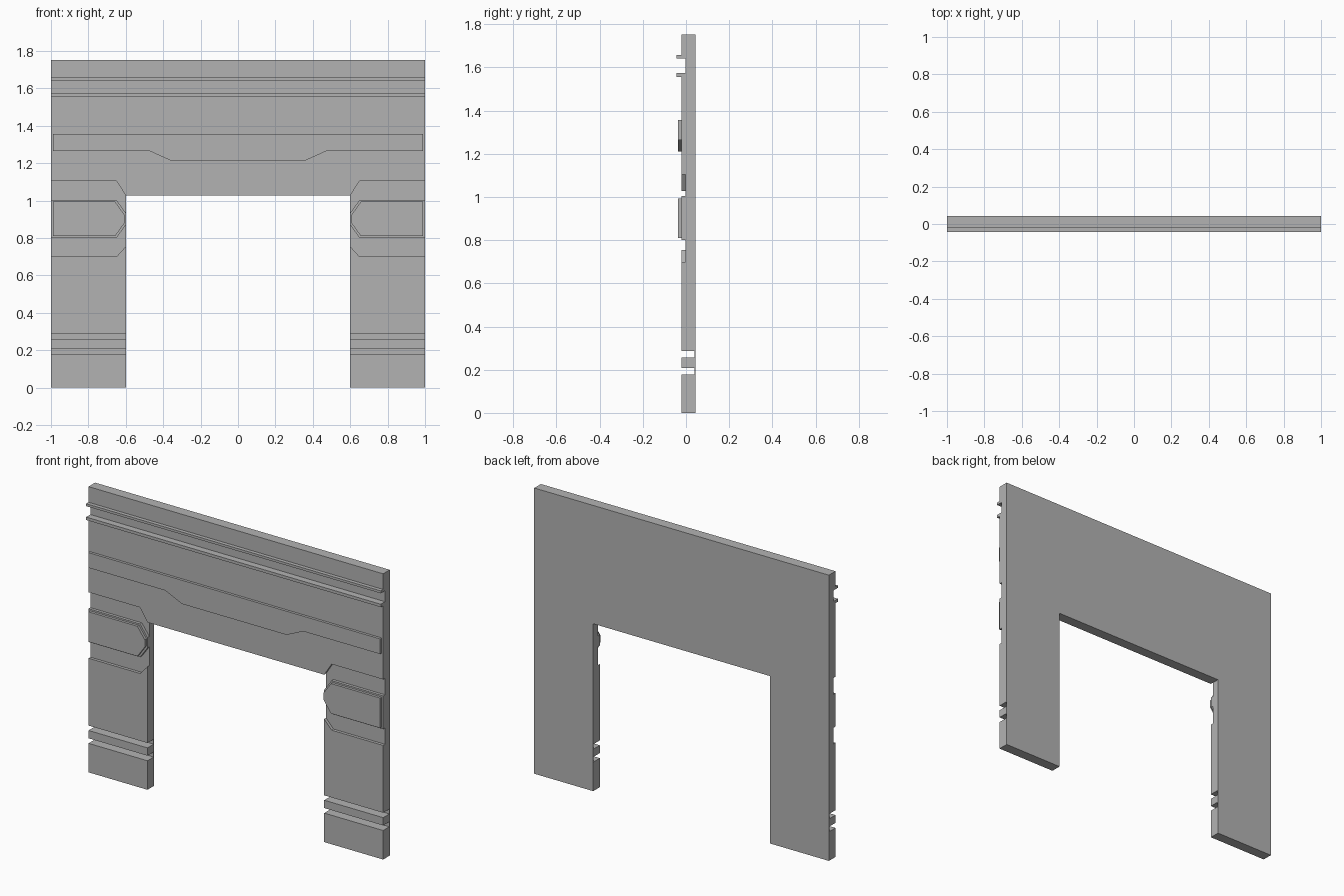
import bpy
import bmesh

cube = bpy.data.objects.get("Cube")
if cube:
    bpy.data.objects.remove(cube, do_unlink=True)

stone = bpy.data.materials.new("grey stone")
stone.use_nodes = True
GREY = (0.45, 0.45, 0.45, 1)
stone.diffuse_color = GREY
stone.node_tree.nodes["Principled BSDF"].inputs["Base Color"].default_value = GREY

# Depth levels, from the back to the front
BACK, GROOVE, RECESS, FACE, PLATE, LEDGE = 0.043, 0.039, -0.003, -0.021, -0.037, -0.044
AIR = -0.1


def prism(name, outline, y0, y1, side=1):
    """Extrude an x-z outline from y0 to y1; side=-1 mirrors it in x."""
    bm = bmesh.new()
    face = bm.faces.new([bm.verts.new((x * side, y0, z)) for x, z in outline])
    out = bmesh.ops.extrude_face_region(bm, geom=[face])
    for v in out["geom"]:
        if isinstance(v, bmesh.types.BMVert):
            v.co.y = y1
    bmesh.ops.recalc_face_normals(bm, faces=bm.faces)
    mesh = bpy.data.meshes.new(name)
    bm.to_mesh(mesh)
    bm.free()
    mesh.materials.append(stone)
    obj = bpy.data.objects.new(name, mesh)
    bpy.context.collection.objects.link(obj)
    return obj


def rect(x0, x1, z0, z1):
    return [(x0, z0), (x1, z0), (x1, z1), (x0, z1)]


def cut(target, outline, y, side=1):
    """Carve the outline into the front of the target, back to depth y."""
    cutter = prism("cutter", outline, AIR, y, side)
    cutter.hide_render = True
    mod = target.modifiers.new("cut", "BOOLEAN")
    mod.operation = "DIFFERENCE"
    mod.solver = "EXACT"
    mod.object = cutter
    bpy.context.view_layer.objects.active = target
    bpy.ops.object.modifier_apply(modifier=mod.name)
    bpy.data.objects.remove(cutter, do_unlink=True)


# Surround slab with the opening
surround = prism("surround", [(-1, 0), (-0.6, 0), (-0.6, 1.027), (0.6, 1.027),
                              (0.6, 0), (1, 0), (1, 1.753), (-1, 1.753)], FACE, BACK)

# Channel between the two ledges
cut(surround, rect(-1.1, 1.1, 1.575, 1.642), RECESS)

# Leg grooves and the chamfered recess behind each block
recess = [(1.1, 0.7), (0.65, 0.7), (0.59, 0.766), (0.59, 1.012), (0.65, 1.105), (1.1, 1.105)]
for side in (1, -1):
    for z0, z1 in ((0.178, 0.209), (0.257, 0.287)):
        cut(surround, rect(0.5, 1.1, z0, z1), GROOVE, side)
    cut(surround, recess, RECESS, side)

# Ledges across the top
prism("upper_ledge", rect(-1, 1, 1.642, 1.657), RECESS, LEDGE)
prism("lower_ledge", rect(-1, 1, 1.557, 1.575), RECESS, LEDGE)

# Lintel plate with a dropped centre
prism("lintel_plate", [(-0.99, 1.357), (-0.99, 1.264), (-0.47, 1.264), (-0.355, 1.212),
                       (0.355, 1.212), (0.47, 1.264), (0.99, 1.264), (0.99, 1.357)], FACE, PLATE)


def block(outer, nose, z0, z1):
    """Block outline with a tapered nose toward the opening."""
    return [(outer, z0), (nose + 0.05, z0), (nose, z0 + 0.07),
            (nose, z1 - 0.07), (nose + 0.05, z1), (outer, z1)]


# Leg blocks with a raised plate
for side, label in ((1, "left"), (-1, "right")):
    prism(label + "_block", block(1, 0.6, 0.8, 1.004), RECESS, FACE, side)
    prism(label + "_block_plate", block(0.99, 0.607, 0.81, 0.994), FACE, PLATE, side)
